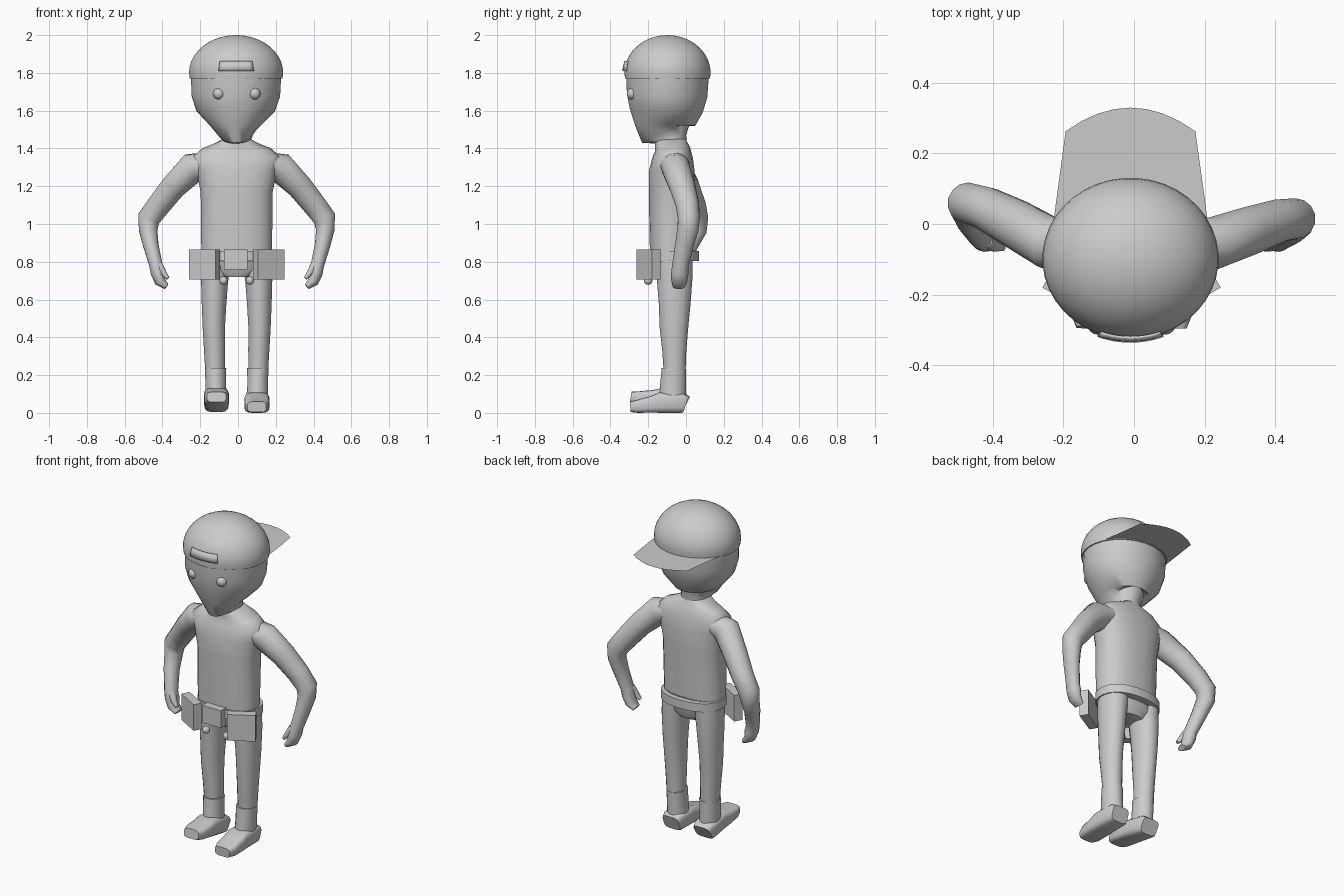
import bpy, bmesh, math
from mathutils import Vector, Matrix

cube = bpy.data.objects.get("Cube")
if cube:
    bpy.data.objects.remove(cube, do_unlink=True)

grey = bpy.data.materials.new("plain_grey")
grey.use_nodes = True
grey.diffuse_color = (0.6, 0.6, 0.6, 1)
grey.node_tree.nodes["Principled BSDF"].inputs["Base Color"].default_value = (0.6, 0.6, 0.6, 1)

MID = -0.007  # symmetry line of the body
Y, Z = Vector((0, 1, 0)), Vector((0, 0, 1))


def finish(name, bm, smooth=True, angle=40):
    bmesh.ops.recalc_face_normals(bm, faces=bm.faces)
    mesh = bpy.data.meshes.new(name)
    bm.to_mesh(mesh)
    bm.free()
    mesh.materials.append(grey)
    obj = bpy.data.objects.new(name, mesh)
    bpy.context.collection.objects.link(obj)
    if smooth:
        bpy.ops.object.select_all(action="DESELECT")
        obj.select_set(True)
        bpy.context.view_layer.objects.active = obj
        bpy.ops.object.shade_smooth_by_angle(angle=math.radians(angle))
    return obj


def loft(name, points, up=Y, sides=16, square=1.0, angle=50):
    """Rings (x, y, z, side radius, up radius) strung along a path."""
    bm = bmesh.new()
    centres = [Vector(p[:3]) for p in points]
    rings = []
    for i, p in enumerate(points):
        t = (centres[min(i + 1, len(points) - 1)] - centres[max(i - 1, 0)]).normalized()
        u = (up - t * up.dot(t)).normalized()
        v = t.cross(u)
        ring = []
        for k in range(sides):
            a = math.tau * (k + 0.5) / sides
            c, s = math.cos(a), math.sin(a)
            c = math.copysign(abs(c) ** square, c)
            s = math.copysign(abs(s) ** square, s)
            ring.append(bm.verts.new(centres[i] + v * c * p[3] + u * s * p[4]))
        rings.append(ring)
    for a, b in zip(rings, rings[1:]):
        for k in range(sides):
            j = (k + 1) % sides
            bm.faces.new((a[k], a[j], b[j], b[k]))
    bm.faces.new(rings[0])
    bm.faces.new(rings[-1])
    return finish(name, bm, angle=angle)


def box(name, centre, size, turn=0):
    bm = bmesh.new()
    bmesh.ops.create_cube(bm, size=1, matrix=Matrix.Translation(centre)
                          @ Matrix.Rotation(turn, 4, "Z") @ Matrix.Diagonal((*size, 1)))
    return finish(name, bm, smooth=False)


def ball(name, centre, r):
    bm = bmesh.new()
    bmesh.ops.create_uvsphere(bm, u_segments=16, v_segments=10, radius=r,
                              matrix=Matrix.Translation(centre))
    return finish(name, bm)


# Head with a tapered jaw and a narrow neck
loft("head", [(MID, -.08, 1.40, .085, .085), (MID, -.08, 1.45, .078, .085),
              (-.01, -.105, 1.485, .095, .14), (-.012, -.11, 1.52, .135, .16),
              (-.012, -.105, 1.60, .21, .195), (-.012, -.1, 1.68, .237, .215),
              (-.01, -.098, 1.78, .24, .22)], sides=24, angle=60)

# Cap: rolled rim, dome, flat brim at the back and a strap at the front
CX, CY, CZ, RX, RY, RZ = -.01, -.098, 1.80, .25, .229, .20
dome = [(CX, CY, 1.77, RX * .985, RY * .985)]
for i in range(11):
    a = math.pi / 2 * i / 10.3
    dome.append((CX, CY, CZ + RZ * math.sin(a), RX * math.cos(a), RY * math.cos(a)))
loft("cap", dome, sides=40)

bm = bmesh.new()
edge = [(-.235, -.05), (-.222, .055), (-.194, .263)]
edge += [(-.01 + .184 * t, .263 + .067 * (1 - t * t)) for t in (-.75, -.5, -.25, 0, .25, .5, .75)]
edge += [(.174, .263), (.203, .055), (.215, -.05)]
bm.faces.new([bm.verts.new((x, y, 1.775)) for x, y in edge])
finish("cap_brim", bm, smooth=False)

bm = bmesh.new()
rows = []
for z, half in ((1.81, .092), (1.835, .088), (1.86, .084)):
    row = []
    for i in range(9):
        dx = half * (i / 4 - 1)
        depth = math.sqrt(1 - (dx / RX) ** 2 - ((z - CZ) / RZ) ** 2)
        row.append(bm.verts.new((CX + dx, CY - RY * depth - .002, z)))
    rows.append(row)
for a, b in zip(rows, rows[1:]):
    for i in range(8):
        bm.faces.new((a[i], a[i + 1], b[i + 1], b[i]))
strap = finish("cap_strap", bm)
solid = strap.modifiers.new("thickness", "SOLIDIFY")
solid.thickness, solid.offset = .008, 1

# Torso with sloping shoulders, and hips
loft("torso", [(MID, -.078, .80, .188, .113), (MID, -.078, 1.0, .19, .117),
               (MID, -.075, 1.17, .192, .122), (MID, -.075, 1.28, .215, .122),
               (MID, -.07, 1.355, .235, .107), (MID, -.072, 1.40, .18, .093),
               (MID, -.08, 1.425, .115, .085), (MID, -.08, 1.45, .075, .082)],
     sides=24, square=.85, angle=70)
loft("hips", [(MID, -.066, .72, .09, .075), (MID, -.066, .76, .17, .095),
              (MID, -.068, .86, .185, .108)], sides=24, square=.9)

# Belt ring and the things hung on it
loft("belt", [(MID, -.066, .805, .197, .137), (MID, -.066, .857, .197, .137)],
     sides=24, square=.9)
box("belt_buckle_pouch", (MID - .005, -.215, .813), (.126, .05, .106))

for side, s in (("left", 1), ("right", -1)):
    def m(points):
        return [(MID + s * (p[0] - MID), *p[1:]) for p in points]

    ball(side + "_eye", m([(.088, -.283, 1.69)])[0], .031)
    box(side + "_pouch", m([(.163, -.198, .786)])[0], (.161, .052, .16), s * math.radians(30))
    ball(side + "_pouch_toggle", m([(.063, -.2, .70)])[0], .022)

    # Bent arm; the right elbow is held a little further back
    back = 0 if s > 0 else .045
    loft(side + "_arm", m([
        (.13, -.062, 1.325, .06, .08), (.225, -.055, 1.298, .082, .075),
        (.325, -.02 + back * .5, 1.2, .069, .07), (.405, .008 + back * .8, 1.1, .064, .062),
        (.458, .015 + back, 1.03, .062, .058), (.462, .01 + back, .97, .05, .056),
        (.448, -.008 + back * .5, .89, .042, .05), (.42, -.03, .78, .036, .043),
        (.411, -.033, .74, .038, .046), (.398, -.036, .695, .03, .042),
        (.365, -.038, .668, .016, .032)]), sides=14, angle=60)
    loft(side + "_thumb", m([(.405, -.045, .785, .022, .024), (.38, -.06, .74, .018, .02),
                             (.357, -.065, .712, .01, .012)]), sides=8)

    # Leg and boot
    loft(side + "_leg", m([
        (.1, -.062, .83, .083, .1), (.11, -.06, .70, .073, .095), (.113, -.06, .57, .066, .085),
        (.114, -.064, .45, .06, .077), (.11, -.062, .33, .057, .065),
        (.107, -.06, .20, .052, .058)]))
    loft(side + "_boot_shaft", m([
        (.105, -.064, .235, .058, .066), (.104, -.068, .15, .055, .07),
        (.1, -.073, .05, .06, .073)]))
    foot = loft(side + "_boot_foot", m([
        (.1, 0, .045, .055, .045), (.1, -.02, .052, .064, .052), (.1, -.14, .054, .067, .054),
        (.1, -.18, .045, .067, .045), (.1, -.26, .034, .064, .034),
        (.1, -.295, .032, .05, .028)]), up=Z, sides=16, square=.5, angle=35)
    if s < 0:  # the right toe is lifted
        foot.rotation_euler.x = -.18
        foot.location.y = -.008
